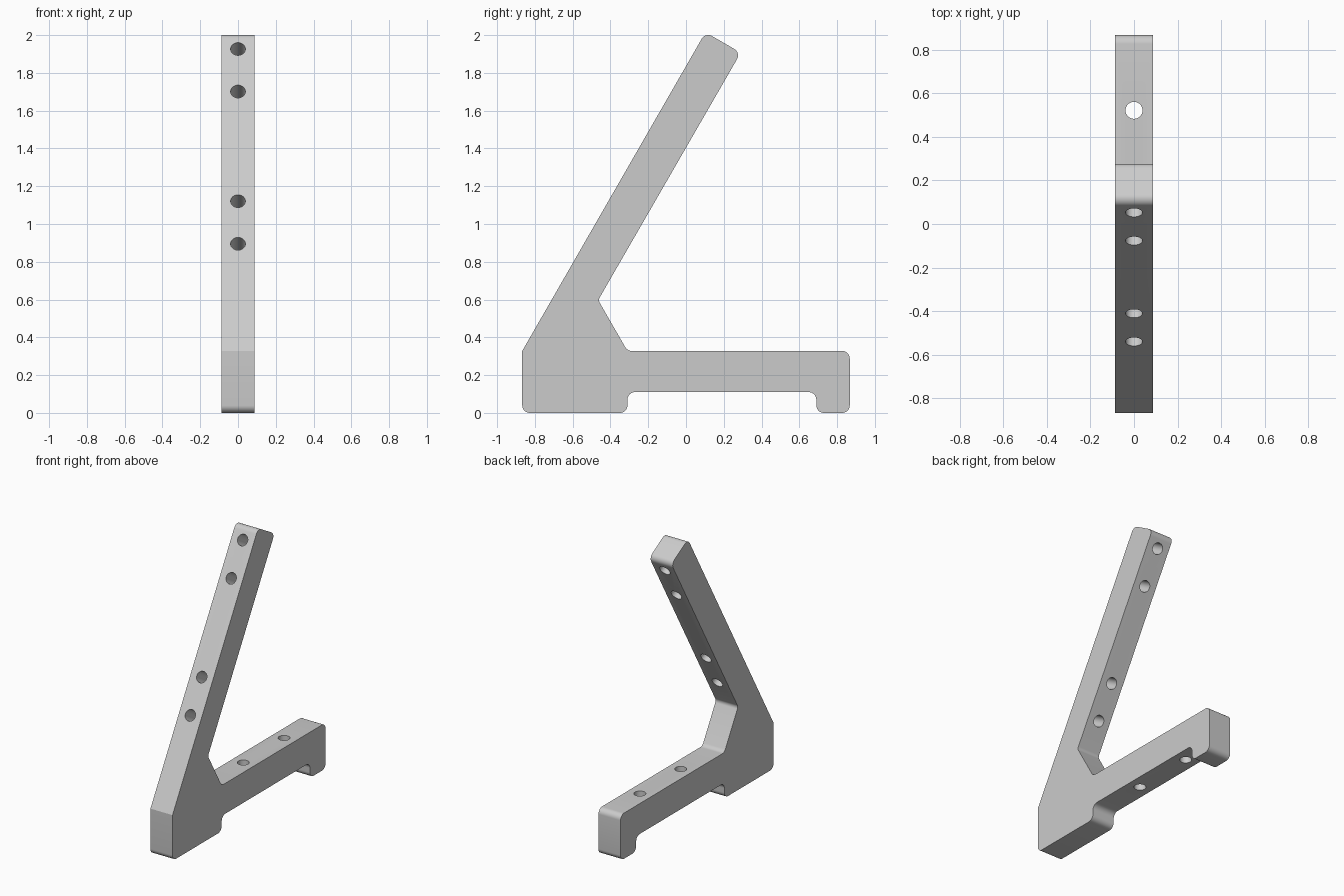
import bpy, bmesh, math
from mathutils import Vector

cube = bpy.data.objects.get("Cube")
if cube:
    bpy.data.objects.remove(cube, do_unlink=True)

HALF_WIDTH = 0.0875
HOLE_RADIUS = 0.039
ROUND = 0.04

grey = bpy.data.materials.new("light grey")
grey.use_nodes = True
colour = (0.6, 0.6, 0.6, 1)
grey.diffuse_color = colour
grey.node_tree.nodes["Principled BSDF"].inputs["Base Color"].default_value = colour


def rounded(corners, steps=8):
    """Replace each (y, z, radius) corner by a tangent arc."""
    pts = []
    for i, (y, z, r) in enumerate(corners):
        p = Vector((y, z))
        if r == 0:
            pts.append(p)
            continue
        a = (Vector(corners[i - 1][:2]) - p).normalized()
        b = (Vector(corners[(i + 1) % len(corners)][:2]) - p).normalized()
        half = a.angle(b) / 2
        centre = p + (a + b).normalized() * (r / math.sin(half))
        start = p + a * (r / math.tan(half)) - centre
        end = p + b * (r / math.tan(half)) - centre
        sweep = start.angle(end)
        for k in range(steps + 1):
            t = k / steps
            pts.append(centre + (start * math.sin((1 - t) * sweep)
                                 + end * math.sin(t * sweep)) / math.sin(sweep))
    return pts


# Side outline: foot, recess, rear foot, base top, leaning arm
outline = rounded([
    (-0.867, 0, ROUND), (-0.31, 0, ROUND), (-0.31, 0.11, ROUND),
    (0.69, 0.11, ROUND), (0.69, 0, ROUND), (0.867, 0, ROUND),
    (0.867, 0.328, ROUND), (-0.31, 0.328, ROUND), (-0.465, 0.597, 0.03),
    (0.29, 1.907, ROUND), (0.103, 2.015, ROUND), (-0.867, 0.328, 0)])

bm = bmesh.new()
face = bm.faces.new([bm.verts.new((-HALF_WIDTH, p.x, p.y)) for p in outline])
side = bmesh.ops.extrude_face_region(bm, geom=[face])["geom"]
bmesh.ops.translate(bm, vec=(2 * HALF_WIDTH, 0, 0),
                    verts=[v for v in side if isinstance(v, bmesh.types.BMVert)])
bmesh.ops.recalc_face_normals(bm, faces=bm.faces)
mesh = bpy.data.meshes.new("angled_bracket")
bm.to_mesh(mesh)
bm.free()
bracket = bpy.data.objects.new("angled_bracket", mesh)
bpy.context.collection.objects.link(bracket)
mesh.materials.append(grey)


def drill(name, y, z, tilt):
    bpy.ops.mesh.primitive_cylinder_add(vertices=32, radius=HOLE_RADIUS, depth=0.6,
                                        location=(0, y, z), rotation=(tilt, 0, 0))
    cutter = bpy.context.object
    cutter.name = name
    cutter.data.materials.append(grey)
    cutter.hide_render = True
    cut = bracket.modifiers.new(name, 'BOOLEAN')
    cut.operation = 'DIFFERENCE'
    cut.solver = 'EXACT'
    cut.object = cutter
    bpy.context.view_layer.objects.active = bracket
    bpy.ops.object.modifier_apply(modifier=cut.name)
    bpy.data.objects.remove(cutter, do_unlink=True)


# Holes square through the arm, placed by their height on its front face
for z in (0.895, 1.12, 1.70, 1.925):
    drill("arm_hole", -0.867 + (z - 0.328) / math.sqrt(3), z, math.radians(60))

# Vertical holes through the base
for y in (0.06, 0.522):
    drill("base_hole", y, 0.22, 0)

bpy.ops.object.select_all(action='DESELECT')
bracket.select_set(True)
bpy.context.view_layer.objects.active = bracket
bpy.ops.object.shade_smooth_by_angle(angle=math.radians(25))
